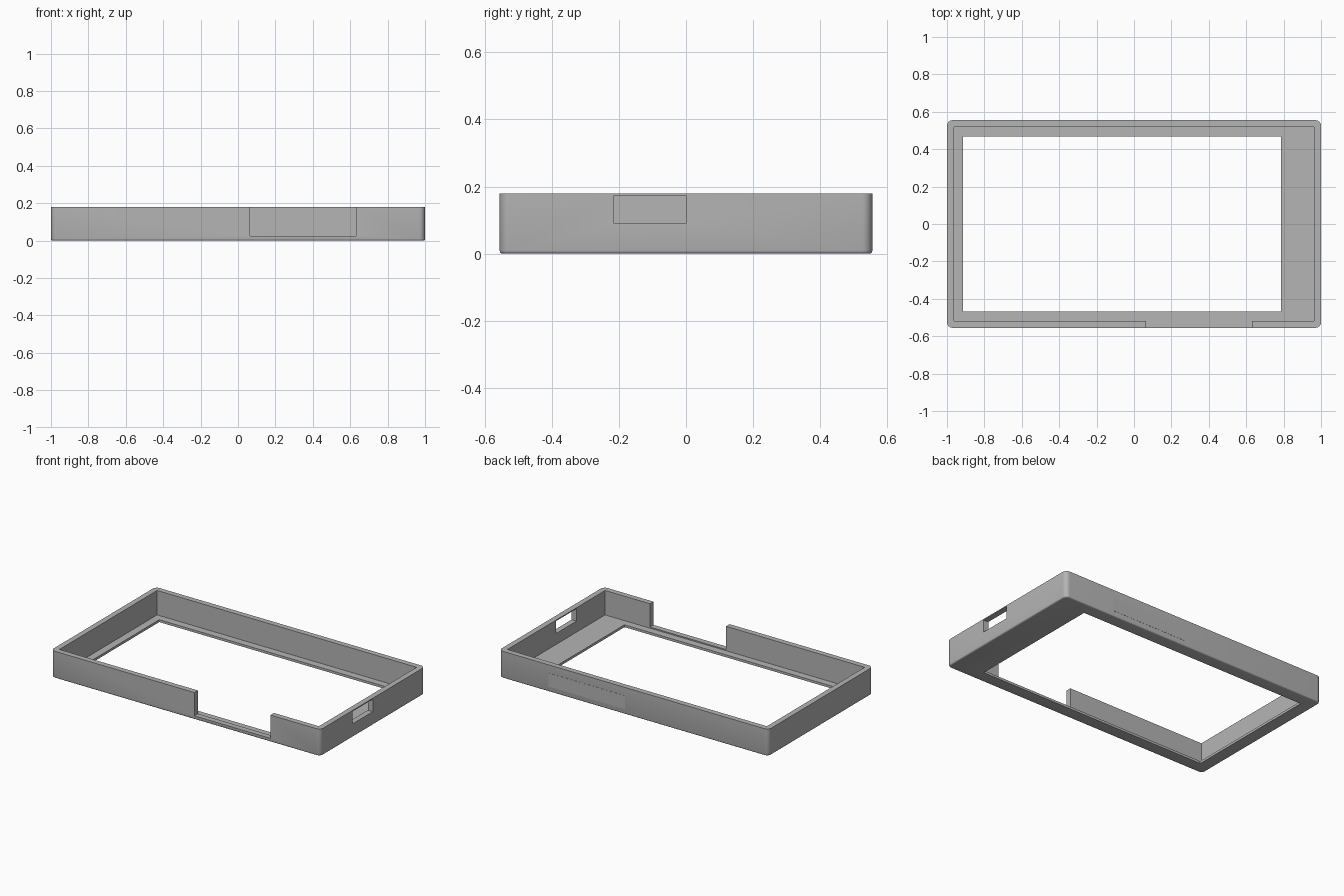
import bpy, bmesh
from mathutils import Vector

if "Cube" in bpy.data.objects:
    bpy.data.objects.remove(bpy.data.objects["Cube"])

LENGTH, WIDTH, HEIGHT = 2.0, 1.11, 0.18
CORNER, FOOT = 0.03, 0.009
FLOOR = 0.016

grey = bpy.data.materials.new("plain grey")
grey.use_nodes = True
grey.diffuse_color = (0.46, 0.46, 0.46, 1)
grey.node_tree.nodes["Principled BSDF"].inputs["Base Color"].default_value = grey.diffuse_color


def box(name, low, high, corner=0, foot=0):
    """Box between two corners, with optional rounded uprights and chamfered foot."""
    low, high = Vector(low), Vector(high)
    size, mid = high - low, (low + high) / 2
    bm = bmesh.new()
    bmesh.ops.create_cube(bm, size=1)
    for v in bm.verts:
        v.co = Vector(a * b for a, b in zip(v.co, size)) + mid
    if corner:
        uprights = [e for e in bm.edges
                    if abs(e.verts[0].co.z - e.verts[1].co.z) > size.z / 2]
        bmesh.ops.bevel(bm, geom=uprights, offset=corner, segments=8,
                        profile=0.5, affect='EDGES')
    if foot:
        rim = [e for e in bm.edges if all(v.co.z < low.z + 1e-5 for v in e.verts)]
        bmesh.ops.bevel(bm, geom=rim, offset=foot, segments=3,
                        profile=0.5, affect='EDGES')
    bmesh.ops.recalc_face_normals(bm, faces=bm.faces)
    mesh = bpy.data.meshes.new(name)
    bm.to_mesh(mesh)
    bm.free()
    mesh.materials.append(grey)
    obj = bpy.data.objects.new(name, mesh)
    bpy.context.collection.objects.link(obj)
    return obj


def cut(target, low, high):
    """Subtract a box from the target and discard the cutter."""
    cutter = box("cutter", low, high)
    cutter.hide_render = True
    mod = target.modifiers.new("cut", 'BOOLEAN')
    mod.operation, mod.solver, mod.object = 'DIFFERENCE', 'EXACT', cutter
    bpy.context.view_layer.objects.active = target
    bpy.ops.object.modifier_apply(modifier=mod.name)
    bpy.data.objects.remove(cutter)


# Outer body of the tray
x, y = LENGTH / 2, WIDTH / 2
shell = box("case_shell", (-x, -y, 0), (x, y, HEIGHT), CORNER, FOOT)

# Open cavity, display window, front notch and side port
cut(shell, (-0.963, -0.518, FLOOR), (0.963, 0.518, 0.4))
cut(shell, (-0.913, -0.469, -0.2), (0.785, 0.469, 0.2))
cut(shell, (0.065, -0.7, 0.024), (0.63, -0.5, 0.4))
cut(shell, (0.9, -0.215, 0.09), (1.1, 0, 0.173))

# Very thin raised panel on the back wall
panel = box("back_panel", (0.065, y - 0.01, 0.035), (0.63, y + 0.001, 0.125))

# Smooth the rounded corners and keep the edges sharp
bpy.ops.object.select_all(action='DESELECT')
shell.select_set(True)
bpy.context.view_layer.objects.active = shell
bpy.ops.object.shade_smooth_by_angle(angle=0.6)
